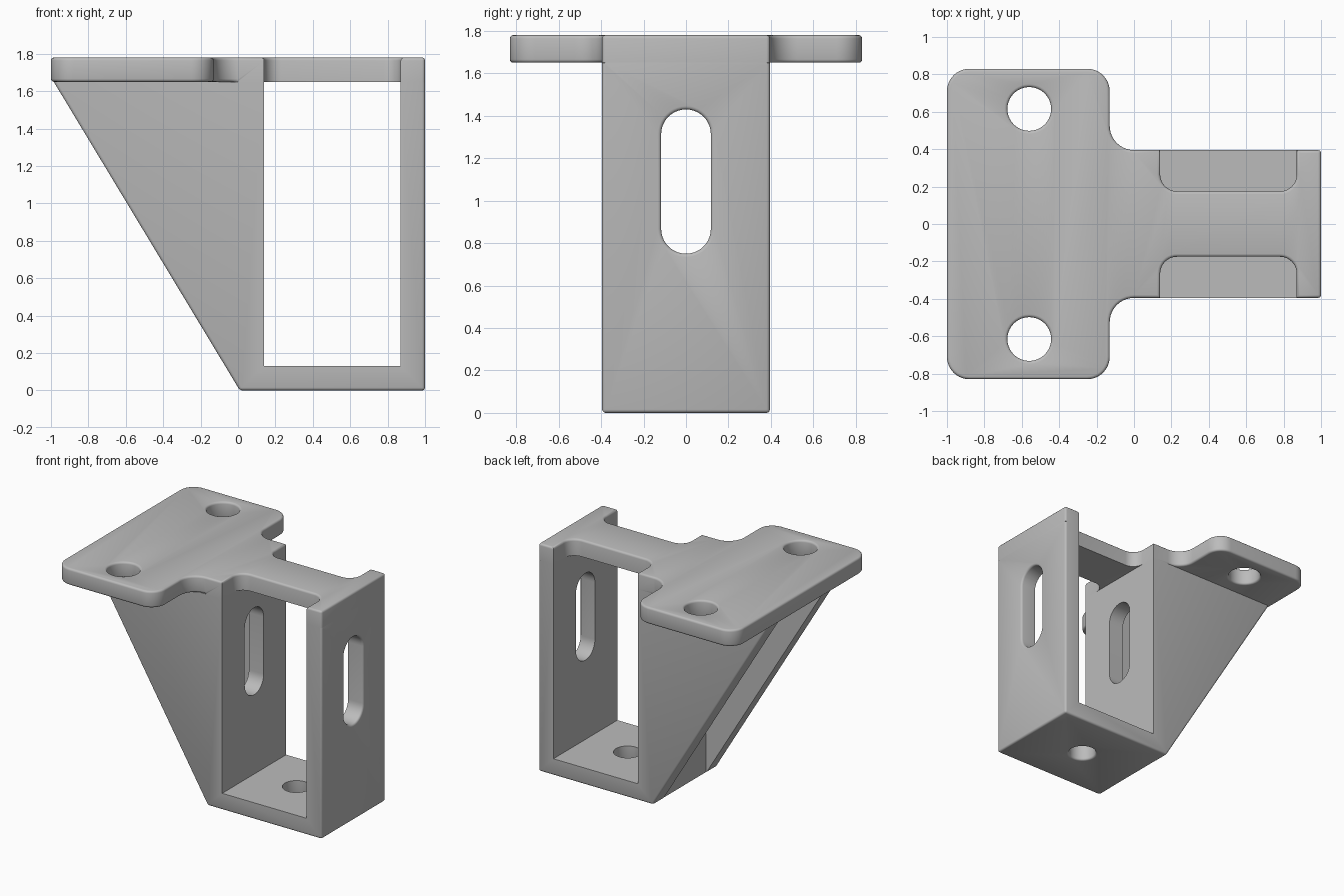
import bpy, bmesh, math
from mathutils import Vector

cube = bpy.data.objects.get("Cube")
if cube:
    bpy.data.objects.remove(cube, do_unlink=True)

grey = bpy.data.materials.new("plain_grey")
grey.use_nodes = True
grey.diffuse_color = (0.5, 0.5, 0.5, 1)
grey.node_tree.nodes["Principled BSDF"].inputs["Base Color"].default_value = (0.5, 0.5, 0.5, 1)

WIDTH = 0.395      # half depth of the frame
SEAT = 1.65        # underside of the top plate
TOP = 1.78
IN, OUT = 0.14, 0.87   # window sides
FLOOR = 0.13
SOFT = 0.016       # edge rounding


def rounded(corners, steps=10):
    """Polygon from (u, v, radius) corners, each filleted by its radius."""
    pts = []
    for i, (u, v, r) in enumerate(corners):
        p = Vector((u, v))
        if r == 0:
            pts.append(p)
            continue
        a = (Vector(corners[i - 1][:2]) - p).normalized()
        b = (Vector(corners[(i + 1) % len(corners)][:2]) - p).normalized()
        half = a.angle(b) / 2
        c = p + (a + b).normalized() * r / math.sin(half)
        s = p + a * r / math.tan(half) - c
        e = p + b * r / math.tan(half) - c
        sweep = math.pi - 2 * half
        for k in range(steps + 1):
            w = sweep * k / steps
            pts.append(c + (s * math.sin(sweep - w) + e * math.sin(w)) / math.sin(sweep))
    return pts


def box(u, v, hu, hv, r=0):
    return rounded([(u - hu, v - hv, r), (u + hu, v - hv, r),
                    (u + hu, v + hv, r), (u - hu, v + hv, r)])


def prism(name, pts, axis, lo, hi):
    """Extrude a polygon along x, y or z between lo and hi."""
    place = {"x": lambda p, w: (w, p.x, p.y),
             "y": lambda p, w: (p.x, w, p.y),
             "z": lambda p, w: (p.x, p.y, w)}[axis]
    clean = [p for i, p in enumerate(pts) if (p - pts[i - 1]).length > 1e-4]
    bm = bmesh.new()
    ends = [[bm.verts.new(place(p, w)) for p in clean] for w in (lo, hi)]
    for ring in ends:
        bm.faces.new(ring)
    n = len(clean)
    for i in range(n):
        j = (i + 1) % n
        bm.faces.new((ends[0][i], ends[0][j], ends[1][j], ends[1][i]))
    bmesh.ops.recalc_face_normals(bm, faces=bm.faces)
    mesh = bpy.data.meshes.new(name)
    bm.to_mesh(mesh)
    bm.free()
    mesh.materials.append(grey)
    ob = bpy.data.objects.new(name, mesh)
    bpy.context.collection.objects.link(ob)
    return ob


def activate(ob):
    bpy.ops.object.select_all(action="DESELECT")
    ob.select_set(True)
    bpy.context.view_layer.objects.active = ob


def cut(ob, cutter):
    activate(ob)
    mod = ob.modifiers.new("cut", "BOOLEAN")
    mod.operation, mod.solver, mod.object = "DIFFERENCE", "EXACT", cutter
    bpy.ops.object.modifier_apply(modifier=mod.name)
    bpy.data.objects.remove(cutter, do_unlink=True)


def soften(ob, rule):
    """Round the sharp edges whose two ends satisfy the rule."""
    bm = bmesh.new()
    bm.from_mesh(ob.data)
    bmesh.ops.remove_doubles(bm, verts=bm.verts, dist=1e-5)
    edges = [e for e in bm.edges if e.calc_face_angle(0) > 0.5
             and rule(e.verts[0].co, e.verts[1].co)]
    bmesh.ops.bevel(bm, geom=edges, offset=SOFT, segments=3, profile=0.5,
                    affect="EDGES", clamp_overlap=False)
    bm.to_mesh(ob.data)
    bm.free()


def finish(ob):
    activate(ob)
    bpy.ops.object.shade_smooth_by_angle(angle=math.radians(35))


# Mounting plate: wide flange, neck and narrow bridge
side = [(-1, 0.83, 0.12), (-0.13, 0.83, 0.12), (-0.13, WIDTH, 0.13),
        (IN, WIDTH, 0), (IN, 0.175, 0.09), (OUT, 0.175, 0.09),
        (OUT, WIDTH, 0), (1, WIDTH, 0)]
outline = side + [(u, -v, r) for u, v, r in reversed(side)]
plate = prism("mounting_plate", rounded(outline), "z", SEAT, TOP)
for s in (-1, 1):
    cut(plate, prism("bolt_hole", box(-0.56, s * 0.615, 0.117, 0.117, 0.117), "z", 1, 2))


def plate_edges(a, b):
    top = min(a.z, b.z) > TOP - 0.01
    under = max(a.z, b.z) < SEAT + 0.01 and max(a.x, b.x) < 0.005
    end = min(a.x, b.x) > 0.99 and abs(a.z - b.z) > 0.1
    return top or under or end


soften(plate, plate_edges)
finish(plate)

# Frame: outer wall, floor, inner wall and sloped gussets
profile = [(0.01, 0, 0), (1, 0, 0), (1, SEAT, 0), (OUT, SEAT, 0), (OUT, FLOOR, 0),
           (IN, FLOOR, 0), (IN, SEAT, 0), (-0.985, SEAT, 0)]
frame = prism("gusset_frame", rounded(profile), "y", -WIDTH, WIDTH)
cut(frame, prism("slot", box(0, 1.09, 0.117, 0.34, 0.117), "x", -2, 2))
cut(frame, prism("floor_hole", box(0.505, 0, 0.1, 0.1, 0.1), "z", -1, 0.5))


def frame_edges(a, b):
    if min(a.z, b.z) > SEAT - 0.01:
        return False
    outer = min(a.x, b.x) > 0.99 or max(a.z, b.z) < 0.01
    slope = max(a.x, b.x) < 0.02 and min(abs(a.y), abs(b.y)) > WIDTH - 0.01
    return outer or slope


soften(frame, frame_edges)

# Hollow between the two gussets
pocket = rounded([(0.012, -0.2, 0), (0.012, SEAT + 0.1, 0), (-1.2, SEAT + 0.1, 0), (-1.2, -0.2, 0)])
cut(frame, prism("pocket", pocket, "y", -WIDTH + 0.13, WIDTH - 0.13))
finish(frame)
